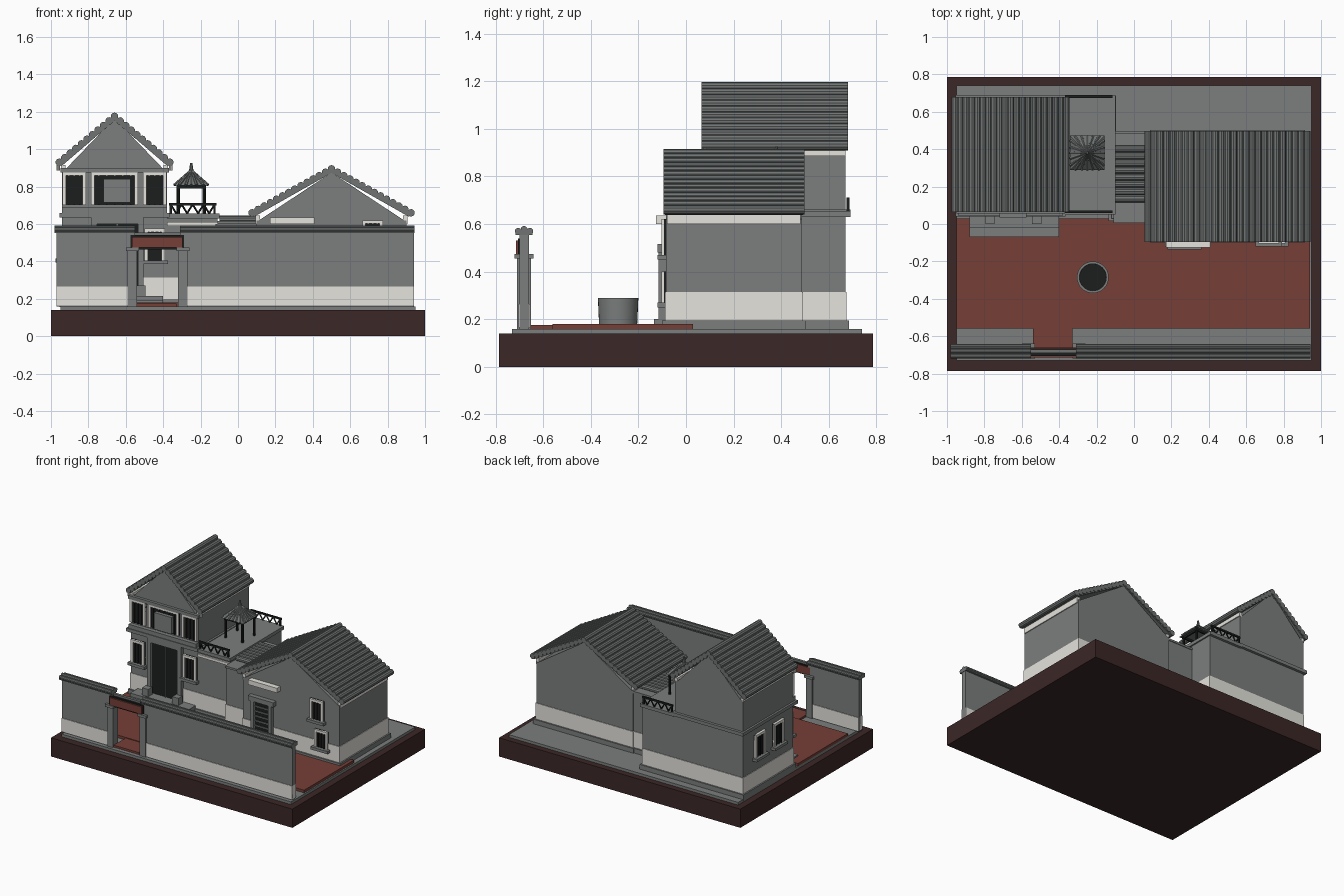
import bpy, bmesh, math
from mathutils import Vector

if "Cube" in bpy.data.objects:
    bpy.data.objects.remove(bpy.data.objects["Cube"])


def material(name, rgb):
    m = bpy.data.materials.new(name)
    m.diffuse_color = (*rgb, 1)
    m.use_nodes = True
    m.node_tree.nodes["Principled BSDF"].inputs["Base Color"].default_value = m.diffuse_color
    return m


GREY = material("wall grey", (0.20, 0.21, 0.21))
TILE = material("tile grey", (0.165, 0.175, 0.175))
WHITE = material("plaster white", (0.78, 0.77, 0.72))
BROWN = material("base brown", (0.045, 0.02, 0.02))
RED = material("brick red", (0.18, 0.05, 0.038))
BLACK = material("dark wood", (0.012, 0.013, 0.013))


def finish(name, bm, mat, smooth=False):
    bmesh.ops.recalc_face_normals(bm, faces=bm.faces)
    me = bpy.data.meshes.new(name)
    bm.to_mesh(me)
    bm.free()
    me.materials.append(mat)
    ob = bpy.data.objects.new(name, me)
    bpy.context.collection.objects.link(ob)
    if smooth:
        bpy.context.view_layer.objects.active = ob
        ob.select_set(True)
        bpy.ops.object.shade_smooth_by_angle()
        ob.select_set(False)
    return ob


def add_box(bm, x, y, z):
    vs = bmesh.ops.create_cube(bm, size=1)["verts"]
    for v in vs:
        v.co = [r[0] + (c + 0.5) * (r[1] - r[0]) for c, r in zip(v.co, (x, y, z))]


def box(name, x, y, z, mat):
    bm = bmesh.new()
    add_box(bm, x, y, z)
    return finish(name, bm, mat)


def add_rod(bm, a, b, r, r2=None, seg=10):
    a, b = Vector(a), Vector(b)
    d = b - a
    vs = bmesh.ops.create_cone(bm, cap_ends=True, segments=seg, radius1=r,
                               radius2=r if r2 is None else r2, depth=d.length)["verts"]
    rot = d.to_track_quat('Z', 'Y')
    for v in vs:
        v.co = rot @ v.co + (a + b) / 2


def prism(name, profile, y0, y1, mat):
    """Extrude an (x, z) outline along y."""
    bm = bmesh.new()
    f = bm.faces.new([bm.verts.new((x, y0, z)) for x, z in profile])
    ext = bmesh.ops.extrude_face_region(bm, geom=[f])["geom"]
    bmesh.ops.translate(bm, vec=(0, y1 - y0, 0), verts=[g for g in ext if isinstance(g, bmesh.types.BMVert)])
    return finish(name, bm, mat)


def walls(name, x, y, top, band=0.315):
    """Plinth, white lower band and grey upper wall."""
    box(name + "_plinth", (x[0] - .015, x[1] + .015), (y[0] - .015, y[1] + .015), (.155, .195), GREY)
    box(name + "_band", (x[0] - .004, x[1] + .004), (y[0] - .004, y[1] + .004), (.195, band), WHITE)
    box(name + "_wall", x, y, (.16, top), GREY)


def tiled_roof(name, cx, half, ridge, eave, y, n):
    """Gable roof slabs with round tiles running along the ridge direction."""
    t = 0.022
    rz = ridge - 0.02
    prism(name + "_slab", [(cx - half, eave), (cx, rz), (cx + half, eave), (cx + half - .01, eave - t),
                           (cx, rz - t), (cx - half + .01, eave - t)], y[0] + .006, y[1] - .006, TILE)
    bm = bmesh.new()
    r = 0.54 * math.hypot(half, rz - eave) / n
    for i in range(n + 1):
        f = i / n
        for s in ((-1, 1) if i else (1,)):
            p = (cx + s * f * half, rz + f * (eave - rz))
            add_rod(bm, (p[0], y[0], p[1]), (p[0], y[1], p[1]), r)
    finish(name + "_tiles", bm, TILE, True)


def window(name, c, w, h, face, axis='y', bars=3, sill=True):
    """Framed window on an outward wall at -y or -x."""
    def part(nm, u, d, z, mat):
        dd = (face - d[1], face - d[0])
        if axis == 'y':
            box(name + nm, u, dd, z, mat)
        else:
            box(name + nm, dd, u, z, mat)
    u, z, b = c[0], c[1], 0.018
    part("_pane", (u - w / 2, u + w / 2), (-.002, .008), (z - h / 2, z + h / 2), BLACK)
    for s in (-1, 1):
        part("_jamb", tuple(sorted((u + s * w / 2, u + s * (w / 2 - b)))), (0, .018), (z - h / 2, z + h / 2), WHITE)
    part("_head", (u - w / 2, u + w / 2), (0, .018), (z + h / 2 - b, z + h / 2), WHITE)
    for i in range(bars):
        k = u + (i - (bars - 1) / 2) * (w - 2 * b) / bars
        part("_bar", (k - .004, k + .004), (0, .014), (z - h / 2, z + h / 2 - b), BLACK)
    if sill:
        part("_sill", (u - w / 2 - .015, u + w / 2 + .015), (0, .035), (z - h / 2 - .02, z - h / 2), GREY)


# base, ground and courtyard paving
box("base", (-1, 1), (-.785, .785), (0, .14), BROWN)
box("ground", (-.95, .95), (-.73, .74), (.135, .16), GREY)
box("courtyard", (-.95, .94), (-.56, .03), (.155, .18), RED)
box("gate_path", (-.54, -.33), (-.70, -.55), (.155, .175), RED)

# front boundary wall with rolled coping
for name, x in (("left", (-.97, -.55)), ("right", (-.31, .94))):
    box(name + "_yard_wall", x, (-.70, -.66), (.16, .56), GREY)
    box(name + "_yard_band", x, (-.704, -.656), (.165, .265), WHITE)
    cx = (x[0] - .012, x[1]) if name == "left" else (x[0], x[1] + .004)
    box(name + "_yard_coping", cx, (-.715, -.645), (.553, .575), TILE)
    bm = bmesh.new()
    for y, z in ((-.705, .57), (-.68, .578), (-.655, .57)):
        add_rod(bm, (cx[0], y, z), (cx[1], y, z), .014)
    finish(name + "_yard_coping_tiles", bm, TILE, True)

# gate
for x in (-.59, -.32):
    box("gate_post", (x, x + .05), (-.71, -.65), (.16, .47), GREY)
    box("gate_post_cap", (x - .01, x + .06), (-.72, -.64), (.455, .475), GREY)
box("gate_sign_frame", (-.575, -.29), (-.705, -.665), (.465, .54), BLACK)
box("gate_sign", (-.567, -.298), (-.714, -.66), (.474, .53), RED)
box("gate_top", (-.56, -.30), (-.69, -.67), (.535, .555), TILE)

# tower house
TX, TY = (-.94, -.38), (.075, .67)
walls("tower", TX, TY, .895)
prism("tower_gable", [(-.925, .89), (-.66, 1.165), (-.395, .89)], TY[0], TY[1], GREY)
tiled_roof("tower_roof", -.66, .295, 1.195, .93, (.065, .68), 10)
for s in (-1, 1):
    x = -.66 + s * .275
    box("tower_eave_trim", (x - .012, x + .012), (.075, .67), (.885, .915), WHITE)
    bm = bmesh.new()
    add_rod(bm, (-.66 + s * .30, .08, .885), (-.66 + s * .30, .08, .93), .01)
    finish("eave_bracket", bm, WHITE, True)
box("floor_ledge", (-.955, -.365), (.04, .69), (.635, .66), GREY)
box("balcony_ledge", (-.94, -.38), (.045, .08), (.66, .69), GREY)
box("tower_cornice", (-.95, -.37), (.055, .08), (.875, .90), GREY)
for x in (-.875, -.445):
    window("upper_window", (x, .79), .125, .175, .075, bars=3, sill=False)
    window("lower_window", (x, .49), .11, .17, .075)
window("upper_middle_window", (-.66, .79), .25, .175, .075, bars=5, sill=False)
box("balcony_board", (-.72, -.575), (.035, .06), (.715, .84), GREY)
for y in (.48, .26):
    window("side_window", (y, .50), .12, .17, -.94, axis='x')

# tower entrance
box("tower_door", (-.755, -.535), (.067, .08), (.2, .61), BLACK)
box("door_split", (-.649, -.641), (.06, .07), (.2, .6), TILE)
for x in (-.785, -.535):
    box("door_jamb", (x, x + .03), (.045, .08), (.2, .63), GREY)
    box("drum_stone", (x - .01, x + .04), (-.0, .05), (.2, .27), GREY)
box("door_lintel", (-.785, -.505), (.045, .08), (.60, .635), GREY)
box("upper_step", (-.88, -.40), (-.02, .08), (.16, .215), GREY)
box("lower_step", (-.88, -.40), (-.07, -.02), (.16, .19), GREY)

# terrace block
walls("terrace", (-.39, -.11), (.075, .67), .63)
box("terrace_lip", (-.38, -.10), (.05, .69), (.63, .655), GREY)
box("terrace_cornice", (-.38, -.105), (.062, .08), (.59, .61), WHITE)
for y in (.065, .68):
    bm = bmesh.new()
    x0, x1, n = -.36, -.125, 8
    add_box(bm, (x0 - .01, x1 + .01), (y - .006, y + .006), (.70, .712))
    for x in (x0, x1):
        add_box(bm, (x - .006, x + .006), (y - .006, y + .006), (.65, .71))
    for i in range(n):
        a, b = x0 + (x1 - x0) * i / n, x0 + (x1 - x0) * (i + 1) / n
        z = (.657, .705) if i % 2 else (.705, .657)
        add_rod(bm, (a, y, z[0]), (b, y, z[1]), .005, seg=6)
    finish("terrace_railing", bm, BLACK)

# roof pavilion
PX, PY = -.25, .38
bm = bmesh.new()
for sx in (-1, 1):
    for sy in (-1, 1):
        add_rod(bm, (PX + sx * .07, PY + sy * .07, .65), (PX + sx * .07, PY + sy * .07, .81), .009, seg=8)
for s in (-1, 1):
    add_box(bm, (PX - .08, PX + .08), (PY + s * .07 - .006, PY + s * .07 + .006), (.79, .81))
    add_box(bm, (PX + s * .07 - .006, PX + s * .07 + .006), (PY - .08, PY + .08), (.79, .81))
finish("pavilion_frame", bm, BLACK)
bm = bmesh.new()
base = [bm.verts.new((PX + x * .092, PY + y * .092, .805)) for x, y in ((-1, -1), (1, -1), (1, 1), (-1, 1))]
tip = bm.verts.new((PX, PY, .89))
bm.faces.new(base)
for i in range(4):
    bm.faces.new((base[i], base[(i + 1) % 4], tip))
for i in range(20):
    a = 2 * math.pi * i / 20
    k = .09 / max(abs(math.cos(a)), abs(math.sin(a)))
    add_rod(bm, (PX + k * math.cos(a), PY + k * math.sin(a), .808), (PX, PY, .89), .008, .005, 6)
add_rod(bm, (PX, PY, .88), (PX, PY, .925), .013, .006, 8)
finish("pavilion_roof", bm, TILE)

# link building between terrace and side house
walls("link", (-.12, .12), (.03, .48), .60)
box("link_lip", (-.11, .10), (.005, .485), (.60, .615), GREY)
bm = bmesh.new()
for i in range(8):
    y = .135 + i * .038
    add_rod(bm, (-.10, y, .625), (.10, y, .625), .02)
finish("link_roof_tiles", bm, TILE, True)

# side house
HX, HY = (.10, .90), (-.085, .487)
walls("side_house", HX, HY, .62)
prism("side_gable", [(.105, .615), (.50, .875), (.895, .615)], HY[0], HY[1], GREY)
tiled_roof("side_roof", .50, .425, .915, .66, (-.095, .497), 13)
for x in (.105, .895):
    box("side_eave_trim", (x - .012, x + .012), (-.08, .48), (.60, .645), WHITE)
window("side_upper_window", (.72, .545), .11, .15, -.085)
window("side_lower_window", (.755, .335), .11, .13, -.085)

# side house door
box("side_door", (.21, .33), (-.095, -.08), (.19, .47), BLACK)
for x in (.185, .33):
    box("side_door_jamb", (x, x + .025), (-.115, -.08), (.19, .49), GREY)
for i in range(7):
    z = .22 + i * .036
    box("door_slat", (.21, .33), (-.101, -.09), (z, z + .008), TILE)
box("side_door_lintel", (.165, .375), (-.12, -.08), (.48, .515), GREY)
box("side_door_canopy", (.17, .41), (-.125, -.08), (.60, .635), WHITE)
box("side_door_step", (.18, .36), (-.135, -.08), (.16, .2), GREY)

# round water vat, hollow
bm = bmesh.new()
rings = []
for r, z in ((.08, .175), (.085, .29), (.072, .29), (.07, .21)):
    rings.append([bm.verts.new((-.22 + r * math.cos(a), -.285 + r * math.sin(a), z))
                  for a in (2 * math.pi * i / 32 for i in range(32))])
for lo, hi in zip(rings, rings[1:]):
    for i in range(32):
        bm.faces.new((lo[i], lo[(i + 1) % 32], hi[(i + 1) % 32], hi[i]))
bm.faces.new(rings[0])
bm.faces.new(rings[-1])
finish("water_vat", bm, GREY, True)
bm = bmesh.new()
add_rod(bm, (-.22, -.285, .2), (-.22, -.285, .265), .0715, seg=32)
finish("vat_water", bm, BLACK, True)
